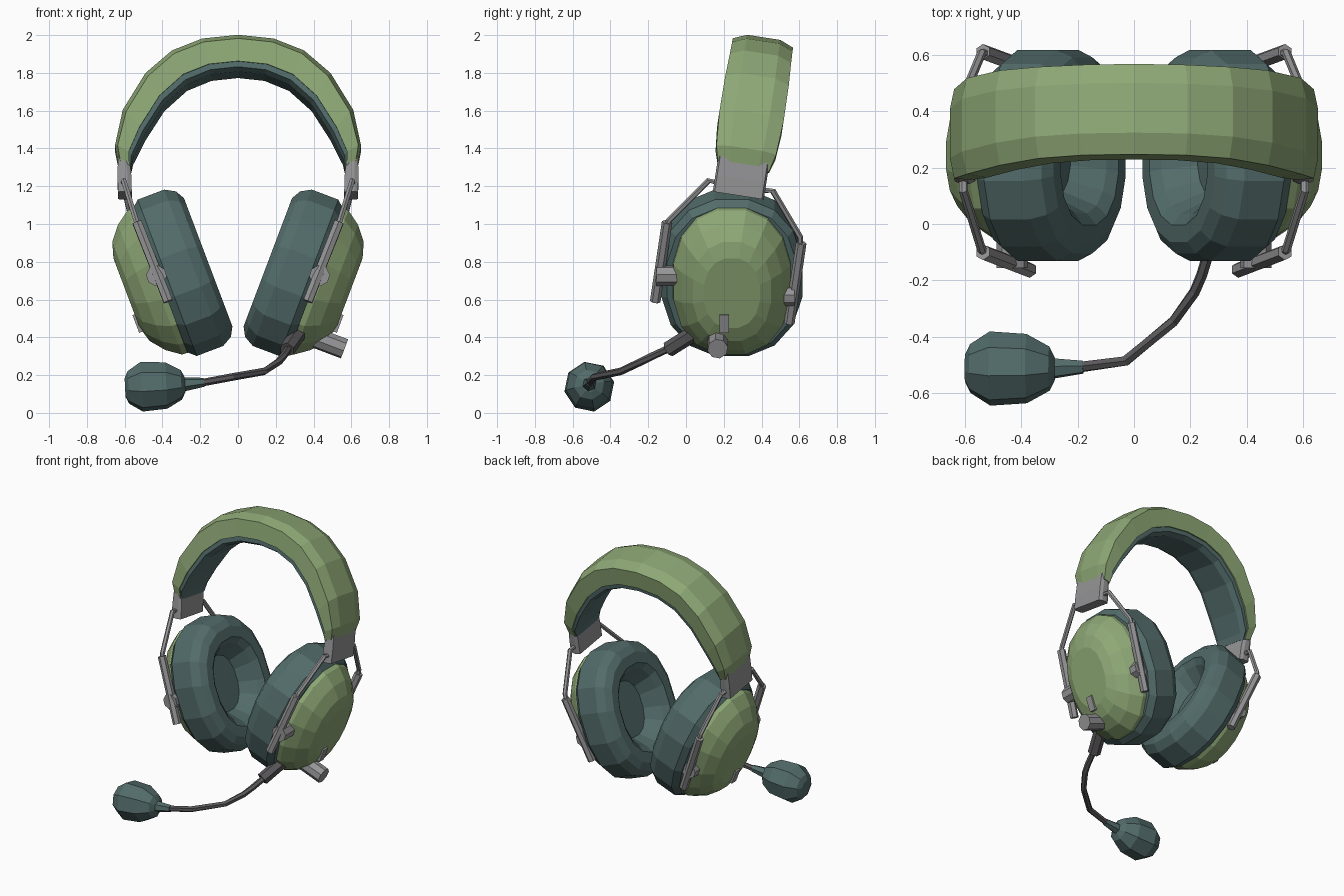
import bpy, bmesh, math
from mathutils import Vector as V

if "Cube" in bpy.data.objects:
    bpy.data.objects.remove(bpy.data.objects["Cube"])


def material(name, rgb):
    m = bpy.data.materials.new(name)
    m.diffuse_color = (*rgb, 1)
    m.use_nodes = True
    m.node_tree.nodes["Principled BSDF"].inputs["Base Color"].default_value = m.diffuse_color
    return m


GREEN = material("green_shell", (0.27, 0.39, 0.18))
TEAL = material("teal_foam", (0.085, 0.15, 0.145))
METAL = material("metal", (0.3, 0.3, 0.31))
DARK = material("dark_metal", (0.1, 0.095, 0.1))


def loft(name, rings, mat, side=1):
    """Flat-faced skin through closed rings, capped at both ends."""
    bm = bmesh.new()
    loops = [[bm.verts.new((p[0] * side, p[1], p[2])) for p in r] for r in rings]
    n = len(loops[0])
    for a, b in zip(loops, loops[1:]):
        for i in range(n):
            bm.faces.new((a[i], a[(i + 1) % n], b[(i + 1) % n], b[i]))
    bm.faces.new(loops[0])
    bm.faces.new(loops[-1])
    bmesh.ops.recalc_face_normals(bm, faces=bm.faces)
    me = bpy.data.meshes.new(name)
    bm.to_mesh(me)
    bm.free()
    me.materials.append(mat)
    ob = bpy.data.objects.new(name, me)
    bpy.context.collection.objects.link(ob)
    return ob


def tube(name, pts, radii, mat, side=1, sides=6):
    """Sweep a polygon along a path; radii is one number or one per point."""
    pts = [V(p) for p in pts]
    if not isinstance(radii, (list, tuple)):
        radii = [radii] * len(pts)
    rings = []
    for i, (p, r) in enumerate(zip(pts, radii)):
        t = (pts[min(i + 1, len(pts) - 1)] - pts[max(i - 1, 0)]).normalized()
        a = t.cross(V((0.31, 0.2, 1))).normalized()
        b = t.cross(a)
        rings.append([p + r * (math.cos(q) * a + math.sin(q) * b)
                      for q in (2 * math.pi * (k + 0.5) / sides for k in range(sides))])
    return loft(name, rings, mat, side)


# Cup frame: centre of the inner face, outward axis and tilted up axis
TILT = math.radians(20.7)
OUT = V((math.cos(TILT), 0, -math.sin(TILT)))
UP = V((math.sin(TILT), 0, math.cos(TILT)))
CENTRE = V((0.169, 0.243, 0.793))


def cup(n, s, y=0.0):
    return CENTRE + OUT * n + UP * s + V((0, y, 0))


def oval(n, ru, ry, sides=16, e=0.88):
    ring = []
    for k in range(sides):
        q = 2 * math.pi * (k + 0.5) / sides
        c, s = math.cos(q), math.sin(q)
        ring.append(cup(n, ru * math.copysign(abs(s) ** e, s),
                        ry * math.copysign(abs(c) ** e, c)))
    return ring


# Headband: outer, seam and inner curves, from crown to right end
OUTER = [(0, 1.988), (.19, 1.968), (.35, 1.905), (.49, 1.785), (.61, 1.59), (.652, 1.4), (.632, 1.3)]
SEAM = [(0, 1.838), (.155, 1.822), (.29, 1.768), (.415, 1.655), (.52, 1.49), (.578, 1.36), (.575, 1.29)]
INNER = [(0, 1.79), (.14, 1.775), (.27, 1.722), (.39, 1.615), (.49, 1.46), (.555, 1.33), (.565, 1.285)]
HALF_W = [.16, .16, .162, .168, .17, .158, .135]


def band_pt(p, w):
    x, z = p
    return V((x, 0.305 + 0.155 * (z - 1.3) + w, z - 0.155 * w))


def band(name, top, low, section, mat):
    rings = []
    for t, l, w in zip(top, low, HALF_W):
        rings.append([band_pt(V(t).lerp(V(l), d), w * f) for f, d in section])
    left = [[V((-p.x, p.y, p.z)) for p in r] for r in rings[:0:-1]]
    loft(name, left + rings, mat)


band("headband_shell", OUTER, SEAM,
     [(-1, 1), (-1, .2), (-.55, 0), (.55, 0), (1, .2), (1, 1)], GREEN)
band("headband_pad", SEAM, INNER,
     [(-.94, -.1), (.94, -.1), (.94, .6), (.7, 1), (-.7, 1), (-.94, .6)], TEAL)

for side, label in ((1, "right"), (-1, "left")):
    # Ear cushion with a recessed opening
    prof = [(.26, .92), (.22, 1), (.07, 1), (.015, .93), (-.012, .82),
            (-.012, .66), (.02, .58), (.13, .42)]
    loft(label + "_ear_cushion", [oval(n, .45 * f, .38 * (f if f > .6 else f * .95)) for n, f in prof],
         TEAL, side)

    # Domed outer shell
    loft(label + "_ear_shell", [oval(n, a, b) for n, a, b in
         ((.2, .42, .32), (.29, .415, .315), (.365, .36, .27), (.425, .285, .21), (.45, .2, .15))],
         GREEN, side)

    # Small plate on the shell
    loft(label + "_shell_plate", [[cup(n, s, y) for s, y in
         ((-.22, -.065), (-.22, -.015), (-.12, -.015), (-.12, -.065))] for n in (.4, .462)],
         METAL, side)

    # Bracket at the end of the headband
    loft(label + "_band_bracket", [
        [band_pt((x, z), w) for x, w in
         ((x0, -.13), (x0 + .02, -.14), (x1 - .02, -.14), (x1, -.13),
          (x1, .12), (x1 - .02, .13), (x0 + .02, .13), (x0, .12))]
        for z, x0, x1 in ((1.34, .575, .635), (1.24, .565, .638), (1.15, .562, .635))],
        METAL, side)

    # Wire arms, sliding rods and pivots, front and back
    tube(label + "_front_wire", [(.605, .2, 1.21), (.605, .12, 1.23), (.54, -.09, 1.02), (.525, -.105, .97)],
         .016, METAL, side)
    tube(label + "_back_wire", [(.6, .4, 1.18), (.6, .46, 1.175), (.54, .605, .93), (.525, .605, .88)],
         .016, METAL, side)
    for tag, top, low, piv in (
            ("front", (.535, -.1, 1.01), (.37, -.163, .59), (.432, .727)),
            ("back", (.535, .61, .9), (.365, .547, .475), (.42, .62))):
        tube(f"{label}_{tag}_rod", [top, low], .028, METAL, side)
        y0, y1 = (-.155, -.03) if tag == "front" else (.5, .575)
        tube(f"{label}_{tag}_pivot", [(piv[0], y0, piv[1]), (piv[0], y1, piv[1])],
             .055, METAL, side, 8)

# Dial on the right cup
tube("dial", [cup(.33, -.285, -.075), cup(.53, -.285, -.075)], .055, METAL, sides=8)

# Microphone boom with socket
tube("boom_socket", [(.32, .04, .42), (.26, -.095, .335)], .042, DARK)
tube("boom", [(.28, -.05, .36), (.24, -.18, .3), (.215, -.24, .27), (.14, -.345, .22),
              (-.03, -.485, .19), (-.2, -.508, .158)], .02, DARK)

# Microphone sleeve and foam
tube("microphone_sleeve", [(-.18, -.507, .162), (-.3, -.512, .15)], [.024, .04], TEAL)
foam = [(0, .04), (.02, .08), (.1, .125), (.23, .134), (.3, .088), (.318, .05)]
tube("microphone_foam", [(-.28 - t, -.512, .15 - .05 * t) for t, r in foam],
     [r for t, r in foam], TEAL, sides=8)
